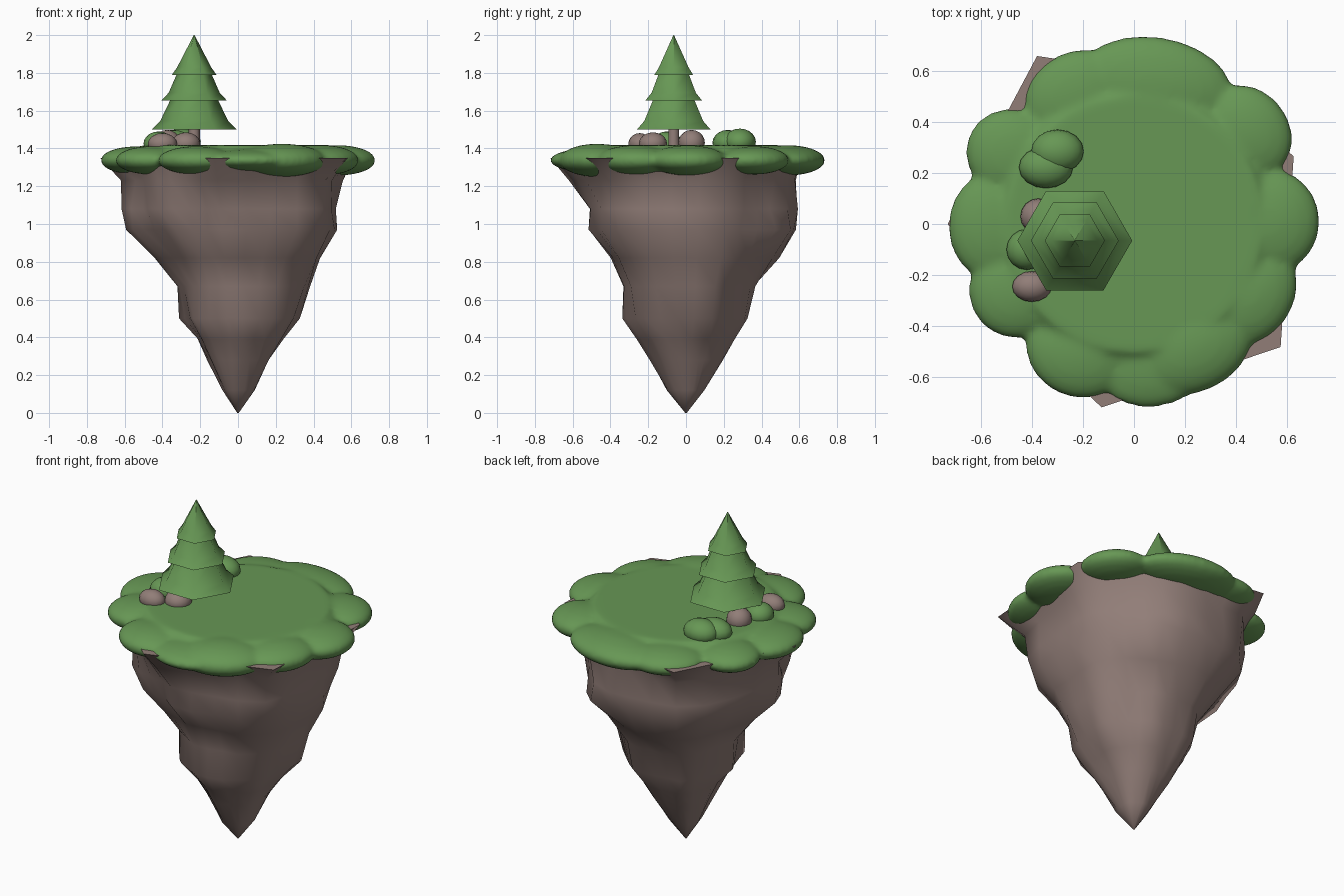
import bpy, bmesh, math
from mathutils import Vector, Matrix, noise

cube = bpy.data.objects.get("Cube")
if cube:
    bpy.data.objects.remove(cube, do_unlink=True)


def material(name, rgb):
    m = bpy.data.materials.new(name)
    m.use_nodes = True
    m.diffuse_color = (*rgb, 1)
    m.node_tree.nodes["Principled BSDF"].inputs["Base Color"].default_value = (*rgb, 1)
    return m


GREEN = material("leaf green", (0.135, 0.31, 0.09))
STONE = material("brown stone", (0.285, 0.207, 0.187))


def finish(bm, name, mat, smooth=None):
    bmesh.ops.recalc_face_normals(bm, faces=bm.faces)
    me = bpy.data.meshes.new(name)
    bm.to_mesh(me)
    bm.free()
    ob = bpy.data.objects.new(name, me)
    bpy.context.collection.objects.link(ob)
    me.materials.append(mat)
    if smooth:
        bpy.ops.object.select_all(action='DESELECT')
        ob.select_set(True)
        bpy.context.view_layer.objects.active = ob
        bpy.ops.object.shade_smooth_by_angle(angle=math.radians(smooth))
    return ob


def loft(bm, rings):
    """Skin a stack of closed rings of points and cap both ends."""
    rows = [[bm.verts.new(p) for p in ring] for ring in rings]
    n = len(rows[0])
    for a, b in zip(rows, rows[1:]):
        for i in range(n):
            j = (i + 1) % n
            bm.faces.new((a[i], a[j], b[j], b[i]))
    bm.faces.new(rows[0])
    bm.faces.new(rows[-1])


def ellipsoid(bm, centre, size, turn=0, u=24, v=14):
    mat = (Matrix.Translation(centre) @ Matrix.Rotation(turn, 4, 'Z')
           @ Matrix.Diagonal((*size, 1)))
    bmesh.ops.create_uvsphere(bm, u_segments=u, v_segments=v, radius=1, matrix=mat)


# Hanging rock: a seven-cornered rim tapering to a rounder point
corners = [(23, .68), (66, .62), (120, .76), (180, .73), (223, .61), (260, .73), (320, .75)]
outline = []
for k, (a0, r0) in enumerate(corners):
    a1, r1 = corners[(k + 1) % len(corners)]
    span = math.radians((a1 - a0) % 360)
    for s in range(4):
        t = span * s / 4
        chord = r0 * r1 * math.sin(span) / (r0 * math.sin(t) + r1 * math.sin(span - t))
        outline.append((math.radians(a0) + t, chord))

# height, strength of the corners, reach towards +x, +y, -x, -y
levels = [(1.35, 1, .66, .66, .66, .66), (1.23, .7, .55, .63, .57, .6),
          (1.08, .4, .55, .6, .57, .52), (.97, .3, .56, .57, .55, .51),
          (.82, .3, .45, .49, .43, .4), (.67, .4, .39, .37, .32, .33),
          (.5, .5, .32, .345, .285, .33), (.39, .4, .25, .27, .21, .255),
          (.28, .3, .175, .2, .155, .185), (.12, .1, .085, .095, .08, .1),
          (0, 0, .004, .004, .004, .004)]
rings = []
for z, sharp, *reach in levels:
    ring = []
    for a, chord in outline:
        c, s = math.cos(a), math.sin(a)
        r = reach[0 if c > 0 else 2] * c * c + reach[1 if s > 0 else 3] * s * s
        r *= 1 + sharp * (chord / .66 - 1)
        if .1 < z < 1.3:
            r *= 1 + .13 * noise.noise(Vector((c, s, z * 2)) * 2.3)
        ring.append((r * c, r * s, z))
    rings.append(ring)
bm = bmesh.new()
loft(bm, rings)
finish(bm, "hanging_rock", STONE, 60)

# Grass cap: a thin disc merged with flattened clumps around the rim
bm = bmesh.new()
bmesh.ops.create_cone(bm, cap_ends=True, segments=48, radius1=.59, radius2=.5, depth=.075,
                      matrix=Matrix.Translation((0, 0, 1.38)))
# x, y, radial size, tangential size, half height
clumps = [(.53, .01, .2, .21, .08), (.44, .36, .17, .2, .075), (.08, .54, .195, .31, .08),
          (-.22, .5, .18, .22, .072), (-.47, .27, .195, .18, .072), (-.54, -.01, .19, .22, .074),
          (-.46, -.26, .19, .19, .075), (-.22, -.5, .18, .21, .075), (.07, -.53, .19, .24, .06),
          (.23, -.47, .19, .25, .088), (.45, -.27, .18, .22, .08)]
for x, y, radial, along, h in clumps:
    ellipsoid(bm, (x, y, 1.337), (radial, along, h), math.atan2(y, x))
grass = finish(bm, "grass_cap", GREEN)
remesh = grass.modifiers.new("merge", 'REMESH')
remesh.mode = 'VOXEL'
remesh.voxel_size = .014
remesh.use_smooth_shade = True
soften = grass.modifiers.new("soften", 'SMOOTH')
soften.factor = .5
soften.iterations = 10

# Tree: hexagonal trunk and three flared tiers
TREE = (-.232, -.065)


def hexagon_stack(name, profile, mat):
    bm = bmesh.new()
    loft(bm, [[(TREE[0] + r * math.cos(k * math.pi / 3),
                TREE[1] + r * math.sin(k * math.pi / 3), z) for k in range(6)]
              for r, z in profile])
    return finish(bm, name, mat, 62)


hexagon_stack("tree_trunk", [(.033, 1.38), (.03, 1.54)], STONE)
tiers = {"lower": [(.1, 1.515), (.225, 1.5), (.18, 1.545), (.115, 1.68)],
         "middle": [(.08, 1.67), (.172, 1.655), (.135, 1.695), (.085, 1.81)],
         "top": [(.06, 1.8), (.118, 1.79), (.09, 1.83), (.002, 2.0)]}
for tier, profile in tiers.items():
    hexagon_stack(tier + "_tree_tier", profile, GREEN)

# Bushes and stones beside the tree
mounds = [("back_bush", (-.30, .285, 1.435), (.103, .085, .07), GREEN),
          ("side_bush", (-.345, .222, 1.43), (.106, .082, .068), GREEN),
          ("small_bush", (-.42, -.10, 1.425), (.08, .08, .065), GREEN),
          ("front_stone", (-.40, -.245, 1.425), (.077, .06, .056), STONE),
          ("middle_stone", (-.275, -.175, 1.425), (.075, .075, .06), STONE),
          ("back_stone", (-.375, .03, 1.43), (.07, .07, .068), STONE)]
for name, centre, size, mat in mounds:
    bm = bmesh.new()
    ellipsoid(bm, centre, size, 0, 16, 10)
    finish(bm, name, mat, 50)
